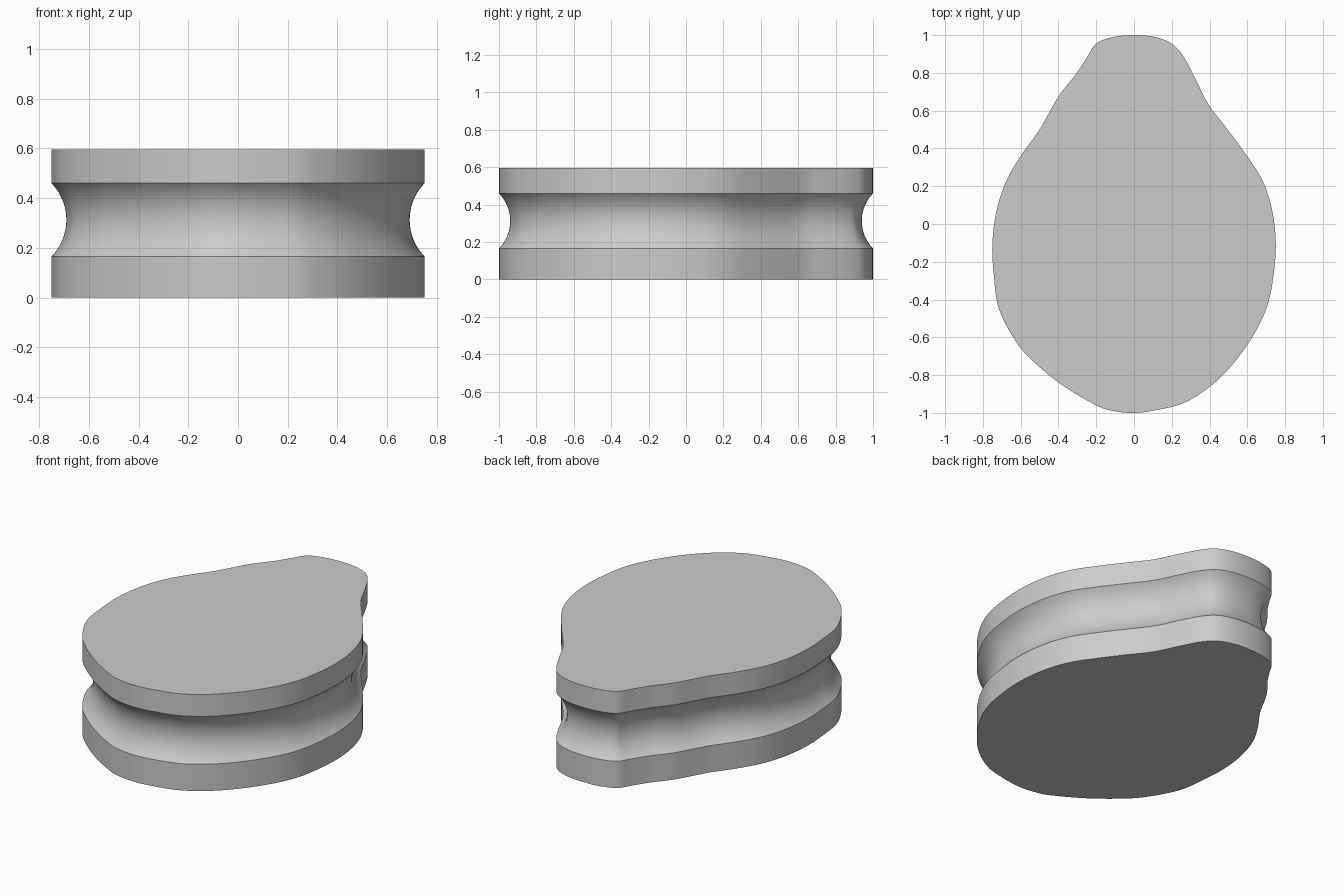
import bpy, bmesh, math
from mathutils import Vector

if "Cube" in bpy.data.objects:
    bpy.data.objects.remove(bpy.data.objects["Cube"], do_unlink=True)

HEIGHT, GROOVE_LOW, GROOVE_HIGH, DEPTH = 0.595, 0.165, 0.46, 0.06

# Pear-shaped outline, counter-clockwise from the narrow back end
OUTLINE = [Vector(p) for p in (
    (0, 1), (-.11, .99), (-.2, .955), (-.25, .88), (-.31, .79), (-.4, .675),
    (-.5, .5), (-.6, .36), (-.68, .22), (-.73, .06), (-.75, -.11), (-.742, -.27),
    (-.715, -.45), (-.62, -.63), (-.52, -.74), (-.37, -.86), (-.2, -.96), (-.11, -.99),
    (0, -1), (.12, -.985), (.28, -.94), (.45, -.82), (.6, -.64), (.7, -.45),
    (.74, -.26), (.75, -.08), (.725, .1), (.67, .25), (.57, .4), (.48, .52),
    (.39, .64), (.32, .78), (.26, .89), (.2, .955), (.11, .99))]


def smooth_loop(points, steps=6):
    """Closed smooth curve through the points."""
    result = []
    n = len(points)
    for i in range(n):
        a, b, c, d = (points[(i + k) % n] for k in (-1, 0, 1, 2))
        for s in range(steps):
            t = s / steps
            result.append(b + (c - a) * (t / 2)
                          + (a * 2 - b * 5 + c * 4 - d) * (t * t / 2)
                          + (b * 3 - a - c * 3 + d) * (t ** 3 / 2))
    return result


def inset_loop(points, amount):
    """Move every point inward along the outline normal."""
    n = len(points)
    result = []
    for i, p in enumerate(points):
        tangent = (points[(i + 1) % n] - points[i - 1]).normalized()
        result.append(p + Vector((-tangent.y, tangent.x)) * amount)
    return result


# Side profile: straight lower rim, circular groove, straight upper rim
half = (GROOVE_HIGH - GROOVE_LOW) / 2
middle = (GROOVE_HIGH + GROOVE_LOW) / 2
radius = (half ** 2 + DEPTH ** 2) / (2 * DEPTH)
sweep = math.asin(half / radius)
profile = [(0, 0)]
for k in range(21):
    angle = sweep * (k / 10 - 1)
    inset = radius * math.cos(angle) - radius + DEPTH
    profile.append((inset, middle + radius * math.sin(angle)))
profile.append((0, HEIGHT))

# Grooved body
bm = bmesh.new()
outline = smooth_loop(OUTLINE)
rings = [[bm.verts.new((p.x, p.y, z)) for p in inset_loop(outline, inset)]
         for inset, z in profile]
count = len(outline)
for low, high in zip(rings, rings[1:]):
    for i in range(count):
        j = (i + 1) % count
        bm.faces.new((low[i], low[j], high[j], high[i]))
bm.faces.new(rings[0][::-1])
bm.faces.new(rings[-1])
bmesh.ops.recalc_face_normals(bm, faces=bm.faces)
mesh = bpy.data.meshes.new("grooved_body")
bm.to_mesh(mesh)
bm.free()
body = bpy.data.objects.new("grooved_body", mesh)
bpy.context.collection.objects.link(body)

# Plain grey surface
grey = bpy.data.materials.new("light_grey")
grey.use_nodes = True
color = (0.6, 0.6, 0.6, 1)
grey.diffuse_color = color
grey.node_tree.nodes["Principled BSDF"].inputs["Base Color"].default_value = color
mesh.materials.append(grey)

# Smooth walls with crisp rims
bpy.ops.object.select_all(action="DESELECT")
body.select_set(True)
bpy.context.view_layer.objects.active = body
bpy.ops.object.shade_smooth_by_angle(angle=math.radians(30))
